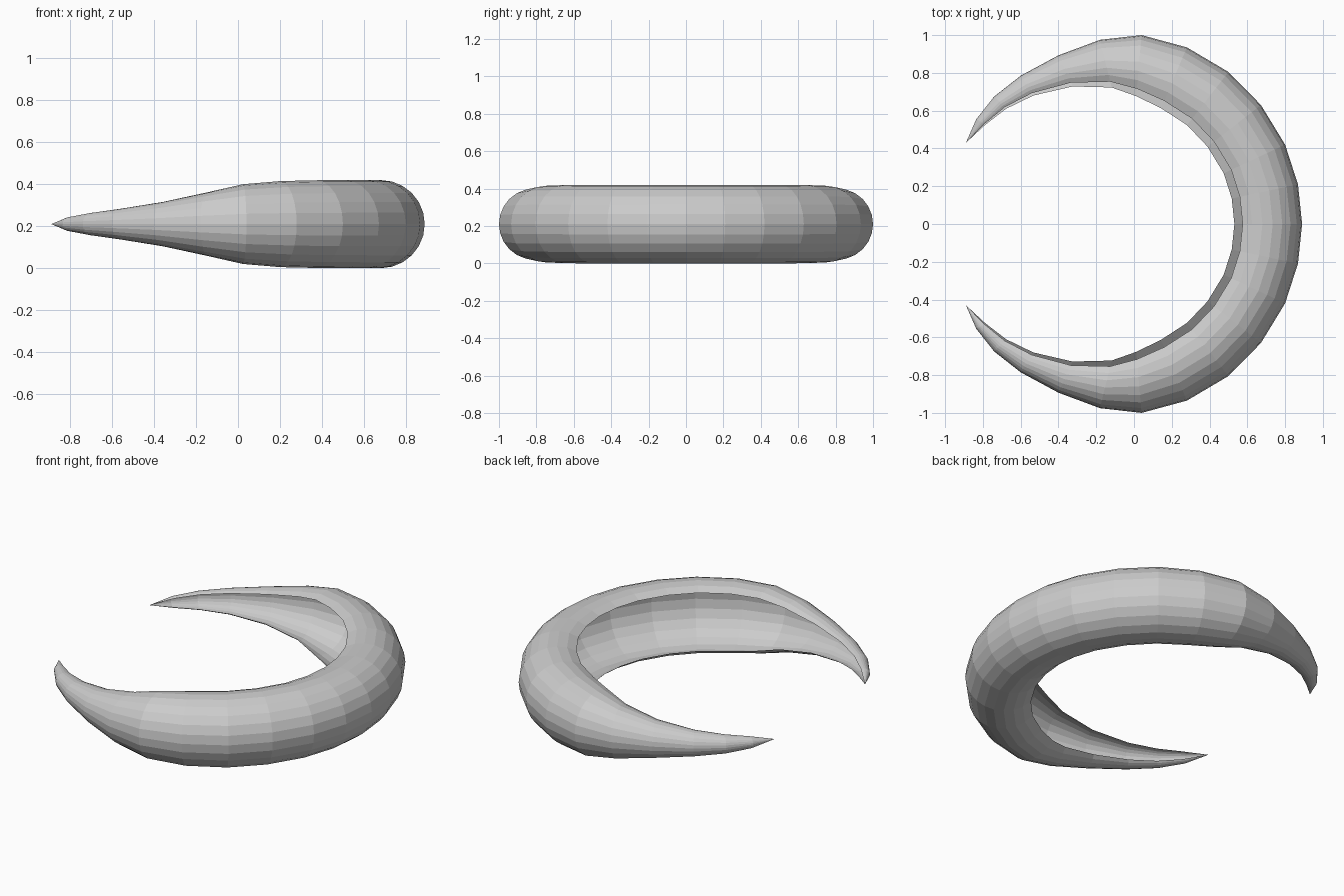
import bpy, bmesh
from math import sin, cos, radians
from mathutils import Vector

if "Cube" in bpy.data.objects:
    bpy.data.objects.remove(bpy.data.objects["Cube"])

# Outer edge of one half of the crescent in plan, with tube radius: (x, y, r)
half = [(.89, 0, .21), (.868, .21, .21), (.80, .42, .21), (.672, .63, .21),
        (.50, .805, .209), (.28, .935, .205), (.04, 1.0, .19), (-.18, .975, .152),
        (-.40, .893, .106), (-.60, .785, .073), (-.74, .675, .053),
        (-.835, .555, .033), (-.89, .43, .0)]
stations = [(x, -y, r) for x, y, r in reversed(half[1:])] + half

# Tube section, open along the inner side (0 degrees points outward)
angles = [radians(a) for a in range(-135, 121, 15)]
mid = .21

bm = bmesh.new()
rings = []
for i, (x, y, r) in enumerate(stations):
    a = stations[max(i - 1, 0)]
    b = stations[min(i + 1, len(stations) - 1)]
    t = Vector((b[0] - a[0], b[1] - a[1])).normalized()
    out = Vector((t.y, -t.x))
    centre = Vector((x, y)) - out * r
    ring = []
    for ang in angles:
        p = centre + out * r * cos(ang)
        ring.append(bm.verts.new((p.x, p.y, mid + r * sin(ang))))
    rings.append(ring)

# Skin between neighbouring rings
for r0, r1 in zip(rings, rings[1:]):
    for j in range(len(angles) - 1):
        bm.faces.new((r0[j], r1[j], r1[j + 1], r0[j + 1]))

# Close the points of the crescent
bmesh.ops.remove_doubles(bm, verts=bm.verts, dist=1e-4)
mesh = bpy.data.meshes.new("crescent_shell")
bm.to_mesh(mesh)
bm.free()
bpy.context.collection.objects.link(bpy.data.objects.new("crescent_shell", mesh))
